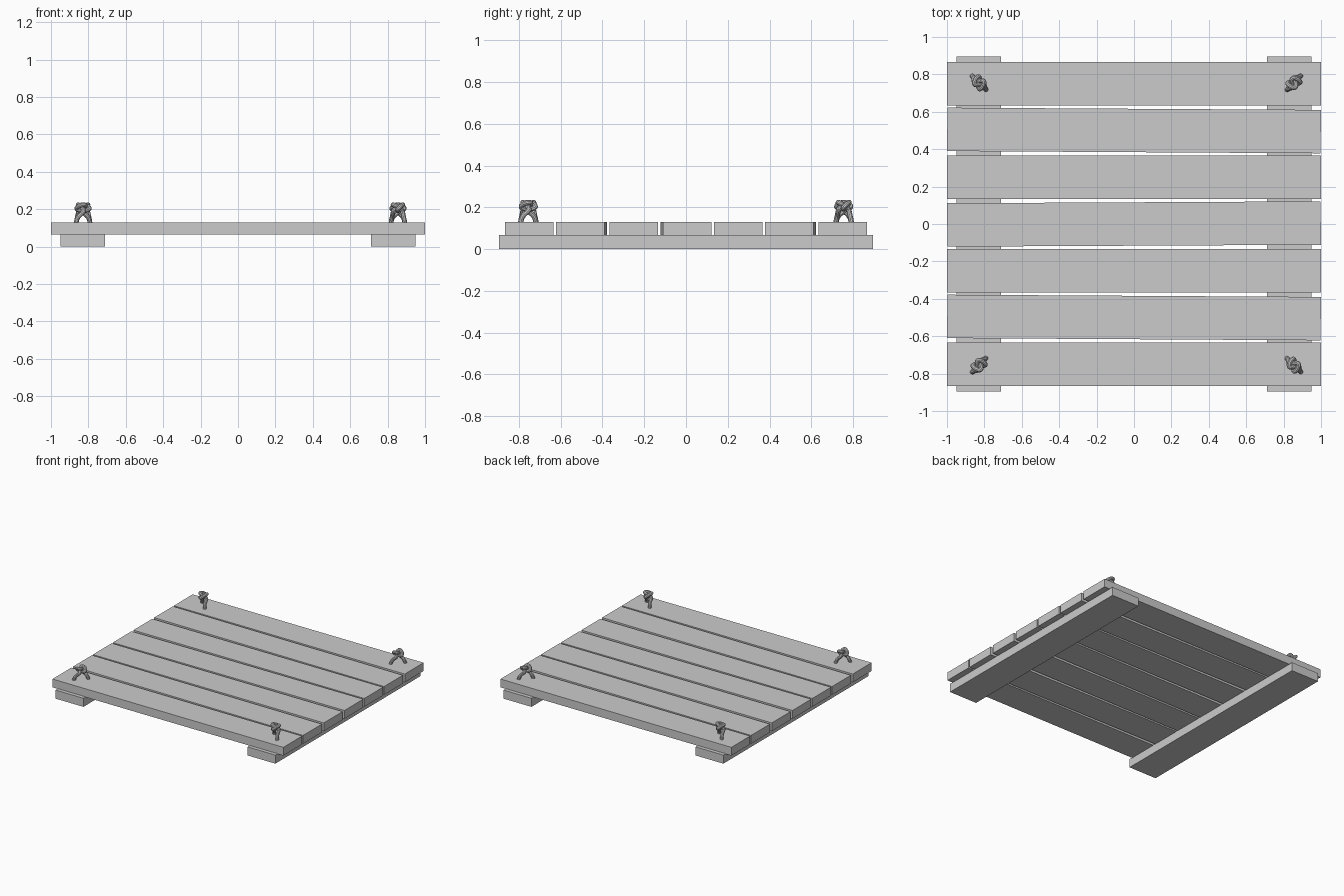
import bpy
from math import sin, cos, pi, atan2

if "Cube" in bpy.data.objects:
    bpy.data.objects.remove(bpy.data.objects["Cube"])


def box(name, x, y, z, sx, sy, sz, rot=0.0):
    bpy.ops.mesh.primitive_cube_add(size=1, location=(x, y, z), rotation=(0, 0, rot))
    ob = bpy.context.object
    ob.name = name
    ob.scale = (sx, sy, sz)
    bpy.ops.object.transform_apply(location=False, rotation=False, scale=True)
    return ob


# two support beams running front to back
for side, x in (("left", -0.83), ("right", 0.83)):
    box(f"{side}_beam", x, 0, 0.0335, 0.24, 1.79, 0.067)

# seven deck planks, alternate ones slightly skewed
tilts = (0, -0.006, 0, 0.005, 0, -0.006, 0)
for i, tilt in enumerate(tilts):
    box(f"plank_{i + 1}", 0, -0.75 + 0.25 * i, 0.097, 1.997, 0.232, 0.065, tilt)


# rope loop: leg, overhand knot, leg
def rope_knot(name, x, y, angle):
    s = 0.0105
    pts = [(0.054, 0, -0.09), (0.052, 0, -0.066), (0.041, 0.002, -0.040)]
    n = 36
    a, b = pi + 0.62, 3 * pi - 0.62
    for k in range(n + 1):
        t = a + (b - a) * k / n
        pts.append((s * (sin(t) + 2 * sin(2 * t)), -0.023 * sin(3 * t),
                    s * (cos(t) - 2 * cos(2 * t)) + 0.002))
    pts += [(-0.041, -0.002, -0.040), (-0.052, 0, -0.066), (-0.054, 0, -0.09)]
    cu = bpy.data.curves.new(name, 'CURVE')
    cu.dimensions = '3D'
    cu.bevel_depth = 0.0125
    cu.bevel_resolution = 3
    cu.resolution_u = 3
    cu.use_fill_caps = True
    sp = cu.splines.new('NURBS')
    sp.points.add(len(pts) - 1)
    for p, co in zip(sp.points, pts):
        p.co = (*co, 1)
    sp.order_u = 3
    sp.use_endpoint_u = True
    ob = bpy.data.objects.new(name, cu)
    ob.location = (x, y, 0.2)
    ob.rotation_euler = (0, 0, angle)
    bpy.context.collection.objects.link(ob)
    bpy.ops.object.select_all(action='DESELECT')
    ob.select_set(True)
    bpy.context.view_layer.objects.active = ob
    bpy.ops.object.convert(target='MESH')
    bpy.ops.object.shade_smooth_by_angle()


# one knot in each corner, legs pointing along the diagonals
for sx, x in ((-1, -0.828), (1, 0.855)):
    for sy in (-1, 1):
        label = ("front" if sy < 0 else "back") + ("_left" if sx < 0 else "_right")
        rope_knot(f"rope_knot_{label}", x, sy * 0.755, atan2(sy, sx))
